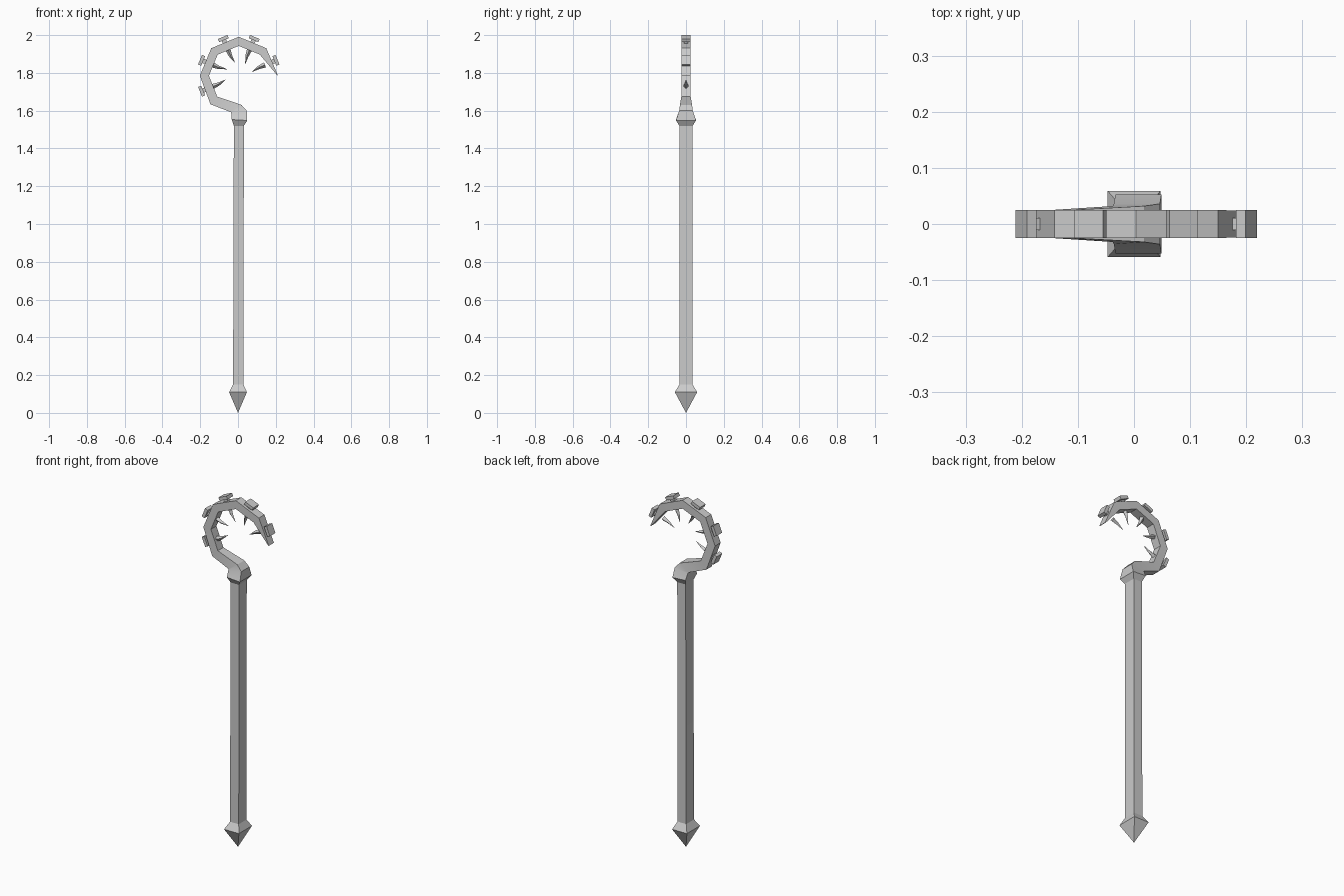
import bpy, bmesh, math
from mathutils import Matrix, Vector

if "Cube" in bpy.data.objects:
    bpy.data.objects.remove(bpy.data.objects["Cube"])

CX, CZ = 0.004, 1.785   # centre of the hook ring


def finish(bm, name, angle=None):
    bmesh.ops.recalc_face_normals(bm, faces=bm.faces)
    me = bpy.data.meshes.new(name)
    bm.to_mesh(me)
    bm.free()
    ob = bpy.data.objects.new(name, me)
    bpy.context.collection.objects.link(ob)
    if angle:
        bpy.context.view_layer.objects.active = ob
        ob.select_set(True)
        bpy.ops.object.shade_smooth_by_angle(angle=math.radians(angle))
        ob.select_set(False)
    return ob


def loft(name, sections, angle=None):
    """Skin rectangular sections: (left x, z), (right x, z), half depth in y."""
    bm = bmesh.new()
    rings = []
    for (ax, az), (bx, bz), h in sections:
        rings.append([bm.verts.new(p) for p in
                      ((ax, -h, az), (bx, -h, bz), (bx, h, bz), (ax, h, az))])
    for r, s in zip(rings, rings[1:]):
        for i in range(4):
            j = (i + 1) % 4
            bm.faces.new((r[i], r[j], s[j], s[i]))
    bm.faces.new(rings[0])
    bm.faces.new(rings[-1])
    bmesh.ops.remove_doubles(bm, verts=bm.verts, dist=1e-5)
    return finish(bm, name, angle)


def ring_point(radius, deg):
    a = math.radians(deg)
    return (CX + radius * math.cos(a), CZ + radius * math.sin(a))


# Pointed foot
loft("foot_spike", [
    ((0, 0.0), (0, 0.0), 0.0),
    ((-0.047, 0.11), (0.047, 0.11), 0.059),
    ((-0.026, 0.15), (0.029, 0.15), 0.035)])

# Shaft, collar and octagonal hook as one continuous bar
bar = [
    ((-0.026, 0.15), (0.029, 0.15), 0.035),
    ((-0.022, 1.52), (0.031, 1.52), 0.035),
    ((-0.033, 1.553), (0.049, 1.548), 0.053),
    ((-0.036, 1.587), (0.046, 1.60), 0.036),
    ((-0.038, 1.592), (0.018, 1.631), 0.032),
    ((-0.146, 1.634), (-0.11, 1.674), 0.025)]
for deg in (180, 135, 90, 45):
    bar.append((ring_point(0.206, deg), ring_point(0.158, deg), 0.025))
bar.append(((0.211, 1.787), (0.206, 1.789), 0.023))
loft("staff_and_hook", bar, 25)

# Studs outside and thorns inside, one pair on each side of the hook
for i, deg in enumerate((202.5, 157.5, 112.5, 67.5, 22.5)):
    a = math.radians(deg)
    # local x = outward, local z = along the ring
    frame = Matrix.Translation((CX, 0, CZ)) @ Matrix.Rotation(-a, 4, 'Y')
    bm = bmesh.new()
    for r, size in ((0.195, (0.03, 0.022, 0.024)), (0.213, (0.018, 0.05, 0.055))):
        bmesh.ops.create_cube(bm, size=1, matrix=frame @ Matrix.Translation((r, 0, 0))
                              @ Matrix.Diagonal((*size, 1)))
    finish(bm, f"stud_{i + 1}")

    # thorn, bent a little toward the hook tip
    bm = bmesh.new()
    rings = []
    for r, w, shift in ((0.15, 0.014, 0), (0.115, 0.009, 0), (0.07, 0.0005, -0.008)):
        rings.append([bm.verts.new(frame @ Vector((r, y * w, z * w + shift)))
                      for y, z in ((1, 0), (0, 1), (-1, 0), (0, -1))])
    for r, s in zip(rings, rings[1:]):
        for k in range(4):
            bm.faces.new((r[k], r[(k + 1) % 4], s[(k + 1) % 4], s[k]))
    bm.faces.new(rings[0])
    bm.faces.new(rings[-1])
    finish(bm, f"thorn_{i + 1}")
